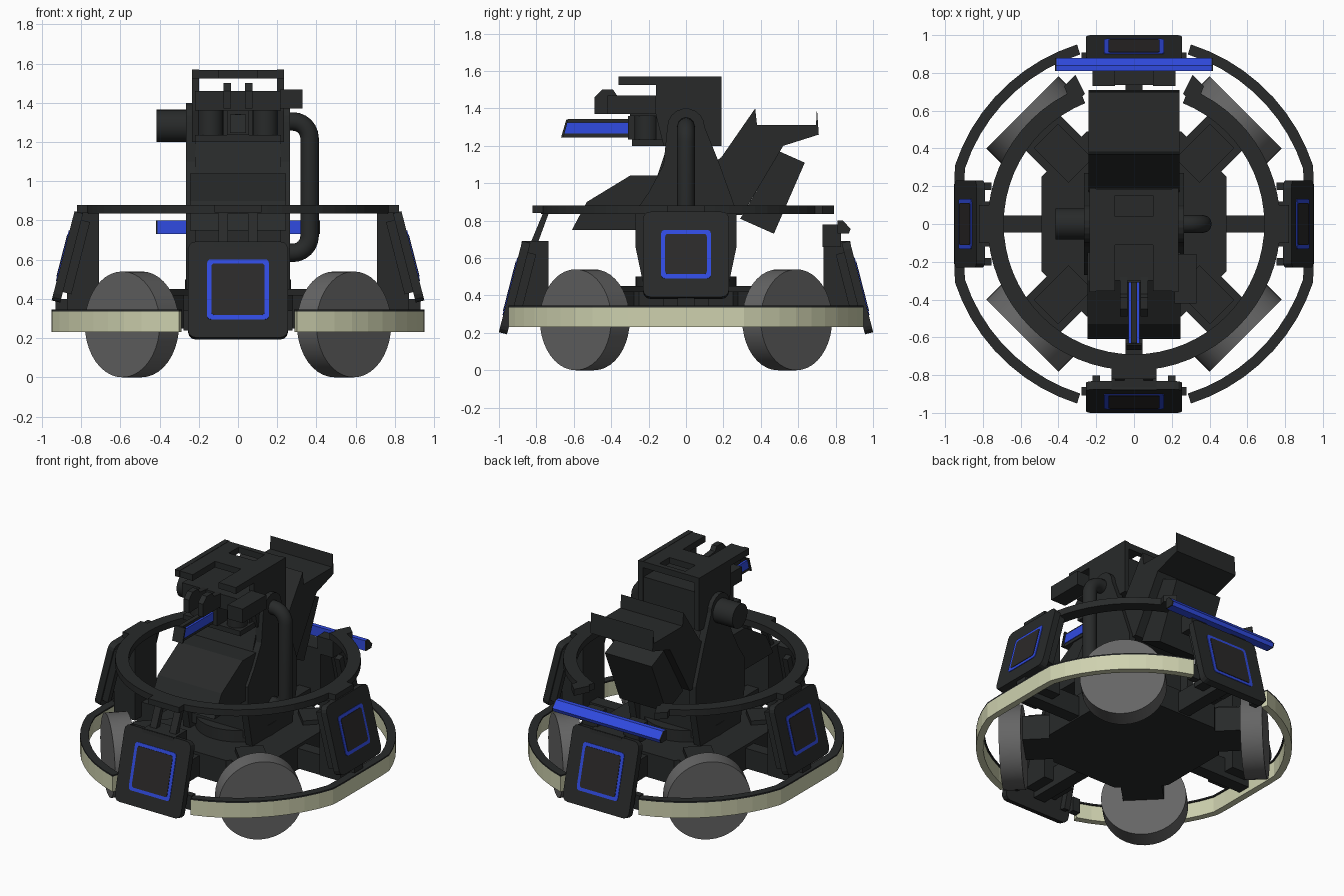
import bpy, bmesh
from math import sin, cos, radians, pi
from mathutils import Matrix, Vector

if "Cube" in bpy.data.objects:
    bpy.data.objects.remove(bpy.data.objects["Cube"])


def material(name, r, g, b):
    m = bpy.data.materials.new(name)
    m.diffuse_color = (r, g, b, 1)
    m.use_nodes = True
    m.node_tree.nodes["Principled BSDF"].inputs["Base Color"].default_value = m.diffuse_color
    return m


DARK = material("dark_shell", 0.021, 0.023, 0.023)
PANEL = material("panel", 0.024, 0.022, 0.022)
BLUE = material("blue_light", 0.03, 0.07, 0.75)
CREAM = material("cream_bumper", 0.62, 0.64, 0.43)
GREY = material("wheel_grey", 0.13, 0.13, 0.13)


def prism(name, pts, axis, a, b, mat=DARK, mtx=Matrix()):
    """Extrude a 2D outline along an axis from a to b."""
    place = {"x": lambda p, d: (d, p[0], p[1]),
             "y": lambda p, d: (p[0], d, p[1]),
             "z": lambda p, d: (p[0], p[1], d)}[axis]
    bm = bmesh.new()
    low = [bm.verts.new(place(p, a)) for p in pts]
    top = [bm.verts.new(place(p, b)) for p in pts]
    bm.faces.new(low)
    bm.faces.new(top)
    n = len(pts)
    for i in range(n):
        j = (i + 1) % n
        bm.faces.new((low[i], low[j], top[j], top[i]))
    bmesh.ops.recalc_face_normals(bm, faces=bm.faces)
    bm.transform(mtx)
    me = bpy.data.meshes.new(name)
    bm.to_mesh(me)
    bm.free()
    me.materials.append(mat)
    ob = bpy.data.objects.new(name, me)
    bpy.context.collection.objects.link(ob)
    return ob


def box(name, x, y, z, mat=DARK, mtx=Matrix()):
    pts = [(x[0], y[0]), (x[1], y[0]), (x[1], y[1]), (x[0], y[1])]
    return prism(name, pts, "z", z[0], z[1], mat, mtx)


def smooth(ob):
    bpy.ops.object.select_all(action="DESELECT")
    ob.select_set(True)
    bpy.context.view_layer.objects.active = ob
    bpy.ops.object.shade_smooth_by_angle(angle=radians(35))


def circle(r, n, c=(0, 0)):
    return [(c[0] + r * cos(2 * pi * i / n), c[1] + r * sin(2 * pi * i / n)) for i in range(n)]


def rounded(w, h, r):
    pts = []
    for k, (sx, sz) in enumerate([(1, 1), (-1, 1), (-1, -1), (1, -1)]):
        for i in range(4):
            t = radians(90 * k + 30 * i)
            pts.append((sx * (w / 2 - r) + r * cos(t), sz * (h / 2 - r) + r * sin(t)))
    return pts


def band(radius, width, a0, a1, n):
    angs = [radians(a0 + (a1 - a0) * i / n) for i in range(n + 1)]
    outer = [(radius(t) * cos(t), radius(t) * sin(t)) for t in angs]
    inner = [((radius(t) - width) * cos(t), (radius(t) - width) * sin(t)) for t in angs]
    return outer + inner[::-1]


def turn(deg):
    return Matrix.Rotation(radians(deg), 4, "Z")


SIDES = (("right", 1), ("left", -1))

# Wheels and their diagonal arms
for i in range(4):
    m = turn(45 + 90 * i)
    smooth(prism(f"wheel_{i}", circle(0.27, 40, (0, 0.27)), "x", 0.695, 0.835, GREY, m))
    box(f"wheel_arm_{i}", (0.3, 0.70), (-0.13, 0.13), (0.25, 0.42), DARK, m)
    box(f"wheel_motor_{i}", (0.4, 0.66), (-0.09, 0.09), (0.40, 0.45), DARK, m)

# Chassis plates
octagon = [(0.49, -0.25), (0.49, 0.25), (0.25, 0.49), (-0.25, 0.49),
           (-0.49, 0.25), (-0.49, -0.25), (-0.25, -0.49), (0.25, -0.49)]
prism("chassis", octagon, "z", 0.25, 0.42)
smooth(prism("yaw_base", circle(0.27, 32), "z", 0.40, 0.50))

# Armour modules on four sides: alternating low (front/back) and high (left/right)
for i, side in enumerate(("front", "right", "back", "left")):
    high = i % 2
    w, h, dist, zc, light = (0.46, 0.47, 0.892, 0.62, 0.267) if high else (0.51, 0.505, 0.938, 0.448, 0.316)
    m = turn(90 * i) @ Matrix.Translation((0, -dist, zc)) @ Matrix.Rotation(radians(-14.4), 4, "X")
    prism(side + "_armour", rounded(w, h, 0.04), "y", 0, 0.045, DARK, m)
    prism(side + "_armour_light", rounded(light, light, 0.02), "y", -0.004, 0.01, BLUE, m)
    prism(side + "_armour_panel", rounded(light - 0.045, light - 0.045, 0.015), "y", -0.007, 0.01, PANEL, m)
    top = 0.84 if high else 0.69
    near = 0.71 if high else 0.735
    outline = [(-near, 0.30), (-near, top), (-dist + 0.06, top), (-dist + 0.02, zc), (-dist + 0.02, 0.30)]
    prism(side + "_armour_column", outline, "x", -0.12, 0.12, DARK, turn(90 * i))
    box(side + "_beam", (-0.045, 0.045), (-0.93, -0.45), (0.26, 0.40), DARK, turn(90 * i))
    for s in (-1, 1):
        box(side + "_armour_rib", (s * 0.2 - 0.02, s * 0.2 + 0.02), (0.04, 0.09), (-0.18, 0.2), DARK, m)

# Bumper halves: cream band with a dark cap
rim = lambda t: min(0.997, 0.952 / max(abs(cos(t)), 0.01))
for name, a in (("right", 0), ("left", 180)):
    prism(name + "_bumper", band(rim, 0.045, a - 72.4, a + 72.4, 24), "z", 0.23, 0.335, CREAM)
    prism(name + "_bumper_cap", band(rim, 0.055, a - 72.4, a + 72.4, 24), "z", 0.335, 0.345)
    for s in (-1, 1):
        b = radians(a + s * 73)
        x, y = 0.95 * cos(b), 0.95 * sin(b)
        box(name + "_bumper_end", sorted((x, x * 0.8)), sorted((y, y * 0.95)), (0.24, 0.34))

# Guard ring, open at the back
guard = prism("guard_ring", band(lambda t: 0.775, 0.085, 112, 428, 56), "z", 0.835, 0.88)
for n, s in SIDES:
    tab = [(s * 0.26, 0.69), (s * 0.31, 0.79), (s * 0.37, 0.73), (s * 0.33, 0.62)]
    prism(n + "_guard_end", tab, "z", 0.835, 0.88)
    box(n + "_guard_tab", sorted((s * 0.69, s * 0.82)), (-0.1, 0.1), (0.84, 0.88))
    strut = [(-0.84, 0.66), (-0.80, 0.66), (-0.73, 0.85), (-0.76, 0.85)]
    prism(n + "_front_strut", strut, "x", s * 0.05, s * 0.10)
box("front_guard_tab", (-0.12, 0.12), (-0.82, -0.72), (0.84, 0.88))

# Rear light bar
bar = [(0.81, 0.80), (0.84, 0.80), (0.88, 0.755), (0.87, 0.73), (0.81, 0.73)]
prism("rear_light_bar", bar, "x", -0.41, 0.41, BLUE)
for n, s in SIDES:
    prism(n + "_light_bar_cap", bar, "x", s * 0.41, s * 0.418)
    box(n + "_light_bar_bracket", sorted((s * 0.1, s * 0.22)), (0.73, 0.83), (0.66, 0.78))

# Turret yoke: two tapered cheeks with round tops
arch = [(0.1 * cos(radians(t)), 1.30 + 0.1 * sin(radians(t))) for t in range(0, 181, 20)]
cheek = arch + [(-0.12, 1.10), (-0.2, 0.95), (-0.27, 0.85), (-0.27, 0.66), (-0.22, 0.42),
                (0.22, 0.42), (0.27, 0.66), (0.27, 0.85), (0.18, 1.1)]
for n, s in SIDES:
    prism(n + "_yoke", cheek, "x", s * 0.215, s * 0.265)
core = [(-0.2, 0.45), (-0.2, 0.9), (-0.1, 1.2), (0.12, 1.2), (0.2, 0.9), (0.2, 0.45)]
prism("turret_core", core, "x", -0.22, 0.22)

# Front hood, ammunition hopper and magazine
prism("front_hood", [(-0.1, 1.04), (-0.30, 1.04), (-0.53, 0.90), (-0.61, 0.75), (-0.1, 0.75)], "x", -0.245, 0.245)
hopper = [(0.1, 1.07), (0.19, 1.14), (0.37, 1.40), (0.38, 1.31), (0.695, 1.31), (0.70, 1.40),
          (0.71, 1.26), (0.52, 1.20), (0.30, 0.83), (0.1, 0.83)]
prism("hopper", hopper, "x", -0.24, 0.24)
prism("magazine", [(0.50, 1.17), (0.635, 1.11), (0.47, 0.73), (0.29, 0.81)], "x", -0.18, 0.18)

# Pitch motor on the left, cable tube on the right
smooth(prism("pitch_motor", circle(0.083, 28, (0, 1.282)), "x", -0.415, -0.26))
path = [(0.24, 1.305)]
path += [(0.28 + 0.085 * sin(radians(t)), 1.22 + 0.085 * cos(radians(t))) for t in range(0, 91, 15)]
path += [(0.28 + 0.085 * cos(radians(t)), 0.72 - 0.085 * sin(radians(t))) for t in range(0, 91, 15)]
path += [(0.24, 0.635)]
cu = bpy.data.curves.new("cable_tube", "CURVE")
cu.dimensions = "3D"
cu.bevel_depth = 0.047
cu.bevel_resolution = 4
cu.use_fill_caps = True
cu.materials.append(DARK)
sp = cu.splines.new("POLY")
sp.points.add(len(path) - 1)
for p, (x, z) in zip(sp.points, path):
    p.co = (x, 0, z, 1)
tube = bpy.data.objects.new("cable_tube", cu)
bpy.context.collection.objects.link(tube)
bpy.ops.object.select_all(action="DESELECT")
tube.select_set(True)
bpy.context.view_layer.objects.active = tube
bpy.ops.object.convert(target="MESH")
smooth(bpy.context.view_layer.objects.active)

# Gun head: open frame with slotted roof
side = [(-0.36, 1.57), (0.19, 1.57), (0.19, 1.2), (-0.12, 1.2), (-0.16, 1.36), (-0.16, 1.525), (-0.36, 1.525)]
for n, s in SIDES:
    prism(n + "_head_side", side, "x", s * 0.2, s * 0.235)
    box(n + "_roof_rail", sorted((s * 0.1, s * 0.23)), (-0.355, 0.185), (1.525, 1.568))
box("roof_mid", (-0.1, 0.1), (-0.11, 0.04), (1.525, 1.568))
box("roof_back", (-0.1, 0.1), (0.15, 0.185), (1.525, 1.568))
box("head_block", (-0.2, 0.2), (-0.16, 0.18), (1.2, 1.46))
box("launcher_base", (-0.22, 0.22), (-0.29, -0.1), (1.2, 1.235))
box("launcher_top", (-0.22, 0.22), (-0.30, -0.12), (1.36, 1.46))

# Friction wheels, sights, camera box and barrel
for n, s in SIDES:
    smooth(prism(n + "_friction_wheel", circle(0.065, 24, (s * 0.14, -0.21)), "z", 1.23, 1.36))
    sight = [(-0.49, 1.37), (-0.49, 1.46), (-0.45, 1.50), (-0.39, 1.50), (-0.37, 1.47), (-0.28, 1.46), (-0.28, 1.37)]
    prism(n + "_sight", sight, "x", s * 0.035, s * 0.075)
box("camera_box", (0.215, 0.33), (-0.42, -0.16), (1.37, 1.468))
barrel = [(-0.66, 1.265), (-0.64, 1.325), (-0.15, 1.325), (-0.15, 1.265)]
prism("barrel", barrel, "x", -0.03, 0.03, BLUE)
prism("barrel_rail_bottom", [(-0.665, 1.245), (-0.66, 1.265), (-0.15, 1.265), (-0.15, 1.245)], "x", -0.025, 0.025)
prism("barrel_rail_top", [(-0.64, 1.325), (-0.63, 1.343), (-0.29, 1.343), (-0.29, 1.325)], "x", -0.015, 0.015)
prism("muzzle", [(-0.668, 1.245), (-0.64, 1.34), (-0.63, 1.34), (-0.655, 1.245)], "x", -0.04, 0.04)
box("barrel_mount", (-0.055, 0.055), (-0.31, -0.14), (1.235, 1.36))
